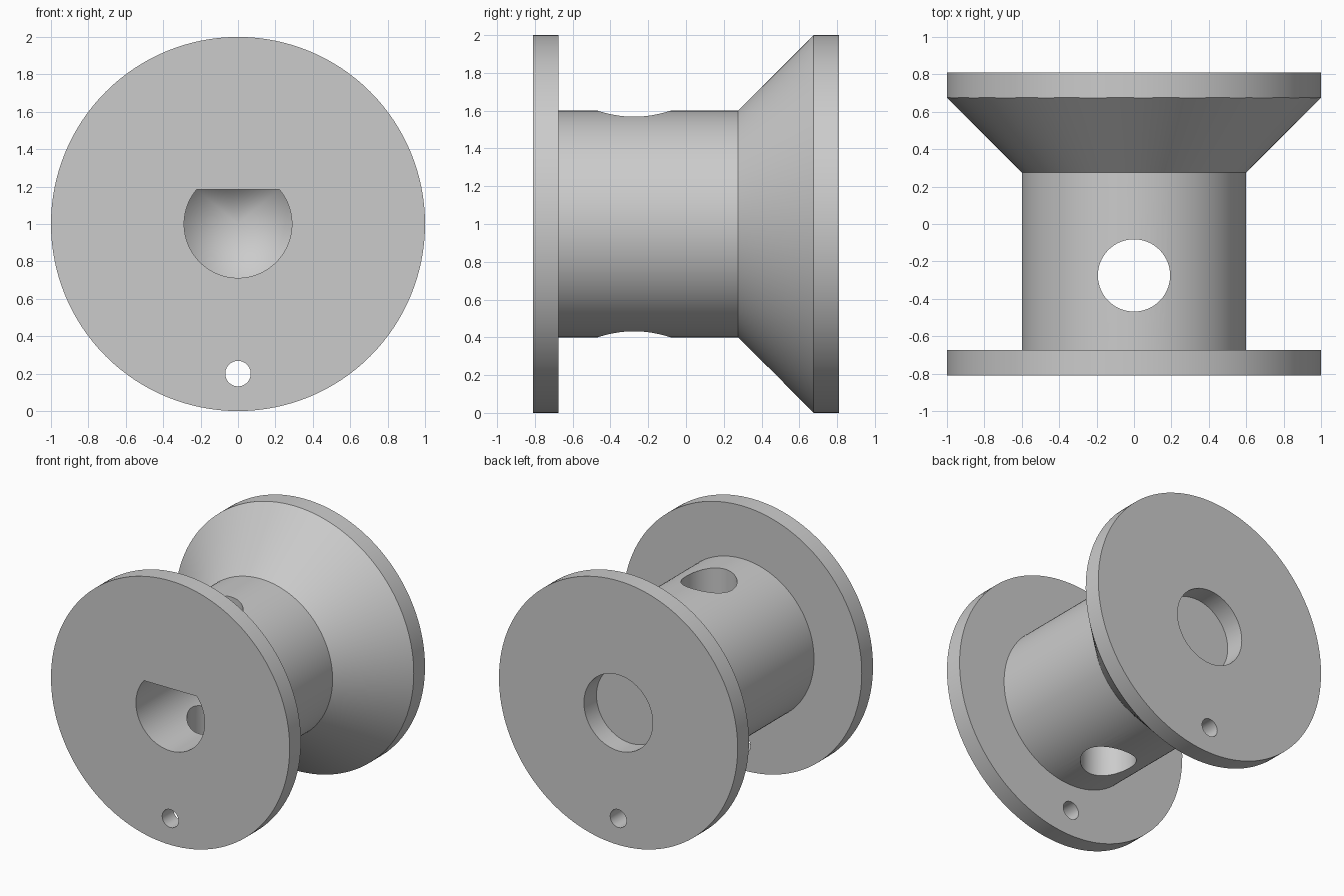
import bpy, bmesh, math

cube = bpy.data.objects.get("Cube")
if cube:
    bpy.data.objects.remove(cube, do_unlink=True)

AXIS_Z = 1.0
BORE_R = 0.288

grey = bpy.data.materials.new("light grey")
grey.use_nodes = True
colour = (0.6, 0.6, 0.6, 1)
grey.diffuse_color = colour
grey.node_tree.nodes["Principled BSDF"].inputs["Base Color"].default_value = colour


def lathe(name, profile, steps=128):
    """Revolve (radius, y) points about the y axis; the first and last lie on it."""
    bm = bmesh.new()
    verts = [bm.verts.new((r, y, 0)) for r, y in profile]
    edges = [bm.edges.new(pair) for pair in zip(verts, verts[1:])]
    bmesh.ops.spin(bm, geom=verts + edges, cent=(0, 0, 0), axis=(0, 1, 0),
                   angle=math.tau, steps=steps)
    bmesh.ops.remove_doubles(bm, verts=bm.verts, dist=1e-5)
    bmesh.ops.recalc_face_normals(bm, faces=bm.faces)
    mesh = bpy.data.meshes.new(name)
    bm.to_mesh(mesh)
    bm.free()
    obj = bpy.data.objects.new(name, mesh)
    bpy.context.collection.objects.link(obj)
    obj.location.z = AXIS_Z
    mesh.materials.append(grey)
    return obj


def rod(name, radius, y0, y1, steps=64):
    return lathe(name, [(0, y0), (radius, y0), (radius, y1), (0, y1)], steps)


def cut(obj, cutter):
    mod = obj.modifiers.new(cutter.name, 'BOOLEAN')
    mod.operation = 'DIFFERENCE'
    mod.solver = 'EXACT'
    mod.object = cutter
    cutter.hide_render = True
    cutter.hide_set(True)


# Spool: front flange, drum, conical shoulder and rear flange
spool = lathe("spool", [(0, -0.81), (1, -0.81), (1, -0.675), (0.6, -0.675),
                        (0.6, 0.275), (1, 0.675), (1, 0.81), (0, 0.81)])

# D-shaped shaft bore with a conical blind end, flattened along the top
bore = lathe("shaft_bore_cutter", [(0, -0.9), (BORE_R, -0.9), (BORE_R, 0.275),
                                   (0, 0.275 + BORE_R)])
bm = bmesh.new()
bm.from_mesh(bore.data)
sliced = bmesh.ops.bisect_plane(bm, geom=bm.verts[:] + bm.edges[:] + bm.faces[:],
                                plane_co=(0, 0, 0.185), plane_no=(0, 0, 1),
                                clear_outer=True)
rim = [e for e in sliced["geom_cut"] if isinstance(e, bmesh.types.BMEdge)]
bmesh.ops.contextual_create(bm, geom=rim)
bmesh.ops.recalc_face_normals(bm, faces=bm.faces)
bm.to_mesh(bore.data)
bm.free()

# Round recess in the rear face
recess = rod("rear_recess_cutter", BORE_R, 0.66, 0.9, 96)

# Cord hole through both flanges
cord_hole = rod("cord_hole_cutter", 0.068, -0.9, 0.9, 48)
cord_hole.location.z = 0.2

# Upright cross hole through the drum
cross_hole = rod("cross_hole_cutter", 0.193, -0.9, 0.9, 96)
cross_hole.rotation_euler.x = math.pi / 2
cross_hole.location.y = -0.275

for cutter in (bore, recess, cord_hole, cross_hole):
    cut(spool, cutter)

# Bake the cuts, then smooth the round surfaces
bpy.ops.object.select_all(action='DESELECT')
spool.select_set(True)
bpy.context.view_layer.objects.active = spool
for mod in list(spool.modifiers):
    bpy.ops.object.modifier_apply(modifier=mod.name)
bpy.ops.object.shade_smooth_by_angle(angle=math.radians(30))
